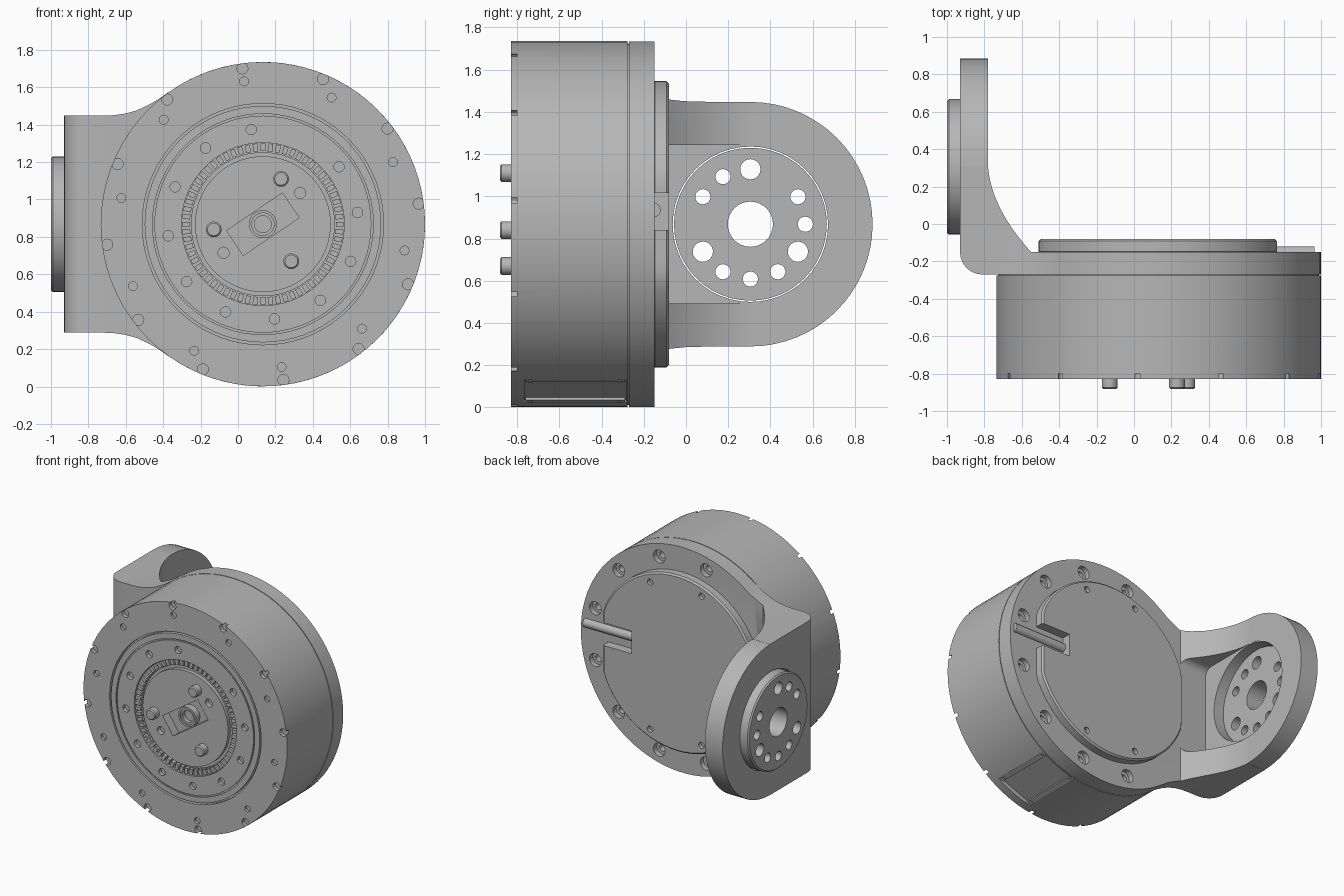
import bpy, bmesh
from math import radians, cos, sin, pi

cube = bpy.data.objects.get("Cube")
if cube:
    bpy.data.objects.remove(cube, do_unlink=True)

CX, CZ, R = 0.133, 0.868, 0.867     # drum axis and radius
AY = 0.305                          # arm bearing axis, along x

grey = bpy.data.materials.new("machined_grey")
grey.use_nodes = True
COLOUR = (0.47, 0.47, 0.47, 1)
grey.diffuse_color = COLOUR
grey.node_tree.nodes["Principled BSDF"].inputs["Base Color"].default_value = COLOUR


def place(axis, u, v, h):
    return {"X": (h, u, v), "Y": (u, h, v), "Z": (u, v, h)}[axis]


def circle(cu, cv, r, n=32, start=0, end=360):
    closed = end - start == 360
    steps = n if closed else n + 1
    angles = [radians(start + (end - start) * i / n) for i in range(steps)]
    return [(cu + r * cos(a), cv + r * sin(a)) for a in angles]


def loft(bm, loops):
    """Skin a stack of equal vertex loops and cap both ends."""
    rows = [[bm.verts.new(p) for p in loop] for loop in loops]
    n = len(rows[0])
    for a, b in zip(rows, rows[1:]):
        for i in range(n):
            j = (i + 1) % n
            bm.faces.new((a[i], a[j], b[j], b[i]))
    bm.faces.new(rows[0])
    bm.faces.new(rows[-1])


def prism(bm, pts, axis, lo, hi):
    loft(bm, [[place(axis, u, v, h) for u, v in pts] for h in (lo, hi)])


def lathe(bm, profile, cu, cv, axis="Y", n=32):
    loft(bm, [[place(axis, u, v, h) for u, v in circle(cu, cv, r, n)] for r, h in profile])


def polar(angle, r):
    a = radians(angle)
    return CX + r * cos(a), CZ + r * sin(a)


def radial_box(angle, a0, a1, b0, b1):
    """Rectangle around the drum axis: a is outward, b is sideways."""
    c, s = cos(radians(angle)), sin(radians(angle))
    corners = ((a0, b0), (a1, b0), (a1, b1), (a0, b1))
    return [(CX + a * c - b * s, CZ + a * s + b * c) for a, b in corners]


def part(name, bm):
    bmesh.ops.recalc_face_normals(bm, faces=bm.faces)
    mesh = bpy.data.meshes.new(name)
    bm.to_mesh(mesh)
    bm.free()
    mesh.materials.append(grey)
    ob = bpy.data.objects.new(name, mesh)
    bpy.context.scene.collection.objects.link(ob)
    return ob


def activate(ob):
    for other in bpy.context.selected_objects:
        other.select_set(False)
    ob.select_set(True)
    bpy.context.view_layer.objects.active = ob


def combine(ob, cutter_bm, operation="DIFFERENCE"):
    cutter = part("cutter", cutter_bm)
    cutter.hide_render = True
    activate(ob)
    mod = ob.modifiers.new("shape", "BOOLEAN")
    mod.operation, mod.solver, mod.object = operation, "EXACT", cutter
    bpy.ops.object.modifier_apply(modifier=mod.name)
    bpy.data.objects.remove(cutter, do_unlink=True)


def smooth(ob):
    activate(ob)
    bpy.ops.object.shade_smooth_by_angle(angle=radians(30))


FRONT = -0.83

# Drum with concentric front grooves
bm = bmesh.new()
profile = [(0.363, FRONT), (0.363, -0.8), (0.385, -0.8), (0.385, -0.79), (0.435, -0.79),
           (0.435, FRONT), (0.58, FRONT), (0.58, -0.82), (0.59, -0.82), (0.59, FRONT),
           (0.632, FRONT), (0.632, -0.8), (0.645, -0.8), (0.645, FRONT),
           (R, FRONT), (R, -0.276), (0.857, -0.276), (0.857, -0.26)]
lathe(bm, profile, CX, CZ, n=72)
drum = part("drum_housing", bm)

# Front screw holes, hub slot and side panel recess
bm = bmesh.new()
for k in range(12):
    lathe(bm, [(0.03, -0.9), (0.03, -0.8)], *polar(7.5 + 30 * k, 0.84), n=12)
    if k != 2:
        lathe(bm, [(0.028, -0.9), (0.028, -0.8)], *polar(7 + 30 * k, 0.51), n=12)
for k in range(10):
    lathe(bm, [(0.024, -0.9), (0.024, -0.81)], *polar(25.5 + 36 * k, 0.77), n=12)
for angle in (40, 216):
    lathe(bm, [(0.03, -0.9), (0.03, -0.79)], *polar(angle, 0.26), n=16)
prism(bm, radial_box(34, -0.18, 0.18, -0.08, 0.08), "Y", -0.9, -0.76)
prism(bm, radial_box(-68.5, 0.835, 0.95, -0.155, 0.155), "Y", -0.765, -0.285)
combine(drum, bm)
smooth(drum)

# Toothed ring
bm = bmesh.new()
for k in range(64):
    prism(bm, radial_box(k * 360 / 64, 0.39, 0.432, -0.013, 0.013), "Y", -0.822, -0.785)
part("tooth_ring", bm)

# Shaft inside the hub slot
bm = bmesh.new()
lathe(bm, [(0.045, -0.77), (0.045, -0.8), (0.06, -0.8), (0.06, -0.81), (0.075, -0.81), (0.075, -0.75)], CX, CZ)
smooth(part("output_shaft", bm))

# Three drive pins on the hub
bm = bmesh.new()
for x, z in ((0.23, 1.11), (-0.13, 0.84), (0.285, 0.67)):
    lathe(bm, [(0.034, -0.882), (0.042, -0.874), (0.042, -0.8)], x, z, n=24)
smooth(part("drive_pins", bm))

# Rails in the side panel with screw heads
bm = bmesh.new()
for b in (-0.135, 0.135):
    prism(bm, radial_box(-68.5, 0.82, 0.85, b - 0.018, b + 0.018), "Y", -0.76, -0.29)
    for y in (-0.735, -0.315):
        prism(bm, radial_box(-68.5, 0.84, 0.854, b - 0.01, b + 0.01), "Y", y - 0.01, y + 0.01)
part("panel_rails", bm)

# Bracket: L-shaped plan with a curved gusset
plan = [(1.1, -0.15), (1.1, -0.27)]
plan += [(x, y) for x, y in reversed(circle(-0.81, -0.15, 0.12, 8, 180, 270))]
plan += [(-0.93, 1.0), (-0.78, 1.0)]
for i in range(11):
    t = i / 10
    w0, w1, w2 = (1 - t) ** 2, 2 * t * (1 - t), t * t
    plan.append((-0.78 * w0 - 0.76 * w1 - 0.55 * w2, 0.3 * w0 + 0.08 * w1 - 0.15 * w2))
bm = bmesh.new()
prism(bm, plan, "Z", -0.2, 1.95)
bracket = part("flange_bracket", bm)

# Bracket front outline: round flange flowing into the arm
flow = [(-0.38, 0.70), (-0.43, 0.665), (-0.48, 0.637), (-0.54, 0.609), (-0.6, 0.592), (-0.66, 0.583), (-0.72, 0.58), (-1.0, 0.58)]
outline = circle(CX, CZ, R, 60, -125, 125)
outline += [(x, CZ + dz) for x, dz in flow]
outline += [(x, CZ - dz) for x, dz in reversed(flow)]
bm = bmesh.new()
prism(bm, outline, "Y", -0.4, 1.1)
combine(bracket, bm, "INTERSECT")

# Rounded arm end
bm = bmesh.new()
end = [(-0.5, CZ - 1.2), (AY, CZ - 1.2)] + circle(AY, CZ, 0.579, 32, -90, 90)
end += [(AY, CZ + 1.2), (-0.5, CZ + 1.2)]
prism(bm, end, "X", -1.3, 1.3)
combine(bracket, bm, "INTERSECT")

# Clearance pocket through the middle of the gusset
bm = bmesh.new()
pocket = circle(AY, CZ, 0.376, 24, -90, 90) + circle(-0.095, CZ + 0.316, 0.06, 6, 90, 180)
pocket += circle(-0.095, CZ - 0.316, 0.06, 6, 180, 270)
prism(bm, pocket, "X", -0.781, -0.515)
combine(bracket, bm)

# Bearing bore and counterbored flange holes
bm = bmesh.new()
lathe(bm, [(0.368, -1.2), (0.368, -0.7)], AY, CZ, "X", 48)
for k in range(8):
    lathe(bm, [(0.05, -0.1), (0.05, -0.19), (0.026, -0.19), (0.026, -0.24)],
          *polar(-105 + 30 * k, 0.77), n=20)
combine(bracket, bm)
smooth(bracket)

# Bearing disc with a ring of holes
bm = bmesh.new()
lathe(bm, [(0.352, -1.0), (0.362, -0.99), (0.362, -0.86)], AY, CZ, "X", 48)
disc = part("bearing_disc", bm)
bm = bmesh.new()
lathe(bm, [(0.107, -1.1), (0.107, -0.8)], AY, CZ, "X", 32)
for angle in (0, 30, 90, 120, 150, 210, 240, 270, 300, 330):
    r = 0.048 if angle in (90, 210, 330) else 0.036
    a = radians(angle)
    lathe(bm, [(r, -1.1), (r, -0.8)], AY + 0.26 * cos(a), CZ + 0.26 * sin(a), "X", 20)
combine(disc, bm)
smooth(disc)

# Back cover, clipped flat on both sides
bm = bmesh.new()
clipped = [(min(max(x, -0.51), 0.765), z) for x, z in circle(CX, CZ, 0.678, 72)]
prism(bm, clipped, "Y", -0.16, -0.08)
cover = part("back_cover", bm)
activate(cover)
bevel = cover.modifiers.new("chamfer", "BEVEL")
bevel.width, bevel.segments, bevel.limit_method, bevel.angle_limit = 0.012, 1, "ANGLE", radians(50)
bpy.ops.object.modifier_apply(modifier=bevel.name)
bm = bmesh.new()
notch = [(0.52, 0.84), (0.9, 0.84), (0.9, 1.015), (0.52, 1.015)]
prism(bm, notch, "Y", -0.3, 0.0)
for angle in (68, 110, -68, -110):
    lathe(bm, [(0.024, 0.0), (0.024, -0.11)], *polar(angle, 0.61), n=16)
combine(cover, bm)
smooth(cover)

# Cable leaving through the cover notch
bm = bmesh.new()
lathe(bm, [(0.035, 0.5), (0.035, 0.965)], -0.155, 0.935, "X", 20)
smooth(part("cable", bm))
